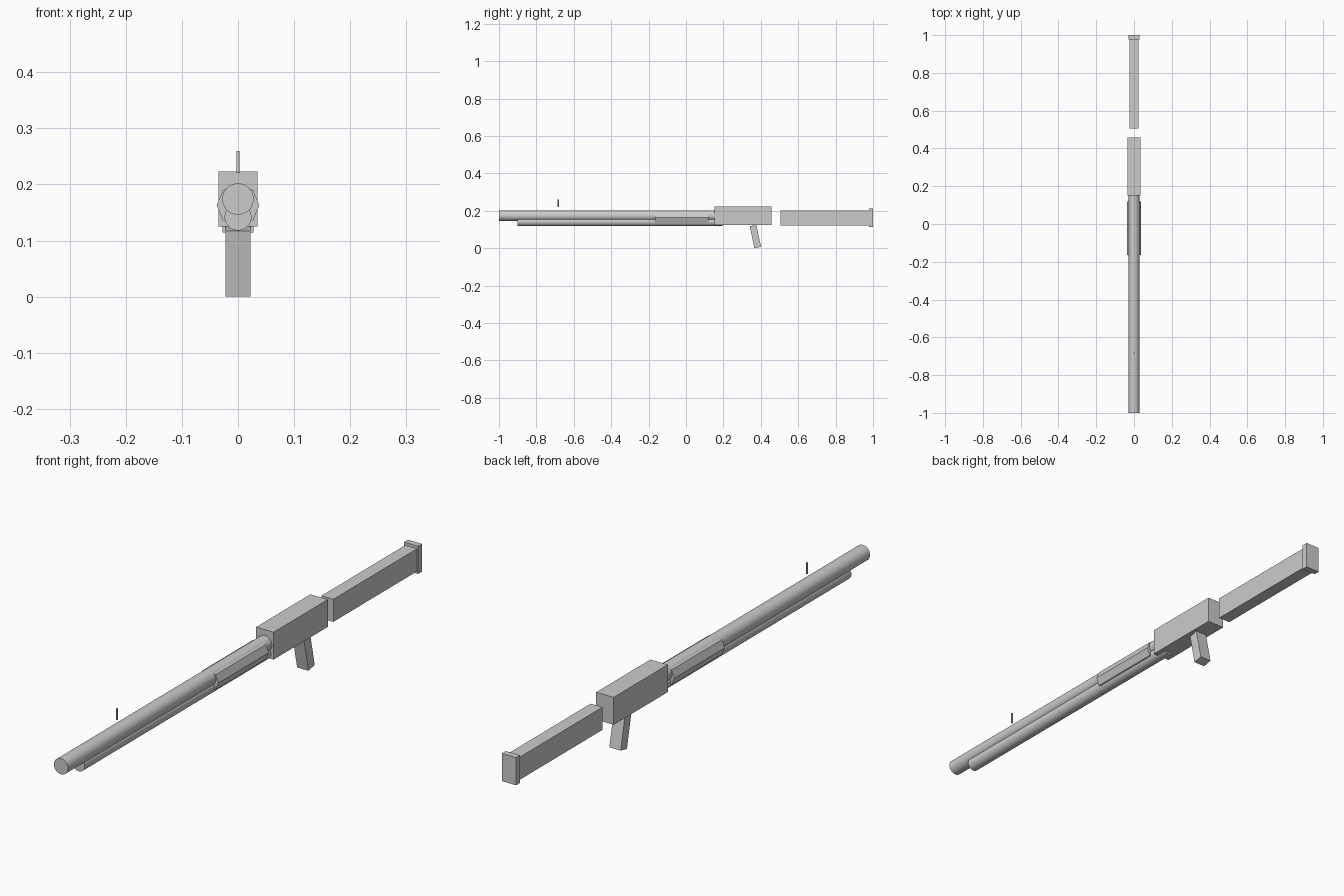
import bpy
import math

if "Cube" in bpy.data.objects:
    bpy.data.objects.remove(bpy.data.objects["Cube"])


def box(name, x, y, z):
    """Box centred on x = 0: full width x, (min, max) ranges for y and z."""
    bpy.ops.mesh.primitive_cube_add(size=1, location=(0, sum(y) / 2, sum(z) / 2))
    ob = bpy.context.object
    ob.name = name
    ob.scale = (x, y[1] - y[0], z[1] - z[0])
    bpy.ops.object.transform_apply(location=False, rotation=False, scale=True)
    return ob


def tube(name, radius, y, z, sides=32):
    """Cylinder lying along y."""
    bpy.ops.mesh.primitive_cylinder_add(
        vertices=sides, radius=radius, depth=y[1] - y[0],
        location=(0, sum(y) / 2, z), rotation=(math.pi / 2, 0, 0))
    ob = bpy.context.object
    ob.name = name
    if sides > 12:
        bpy.ops.object.shade_smooth_by_angle(angle=math.radians(30))
    return ob


# Barrel and the thinner tube below it
tube("barrel", 0.028, (-1.0, 0.20), 0.174)
tube("lower_tube", 0.024, (-0.90, 0.195), 0.142)

# Eight-sided sliding handguard
tube("handguard", 0.038, (-0.165, 0.12), 0.163, sides=8)

# Receiver
box("receiver", 0.069, (0.152, 0.458), (0.125, 0.223))

# Stock and end plate
box("stock", 0.047, (0.505, 0.985), (0.122, 0.203))
box("stock_end_plate", 0.056, (0.978, 1.0), (0.114, 0.213))

# Grip, its lower end leaning back
grip = box("grip", 0.045, (0.353, 0.389), (0.0025, 0.1225))
grip.rotation_euler.x = math.radians(12)

# Front sight post
bpy.ops.mesh.primitive_cylinder_add(vertices=12, radius=0.003, depth=0.04,
                                    location=(0, -0.683, 0.24))
bpy.context.object.name = "front_sight"
bpy.ops.object.shade_smooth_by_angle(angle=math.radians(40))
